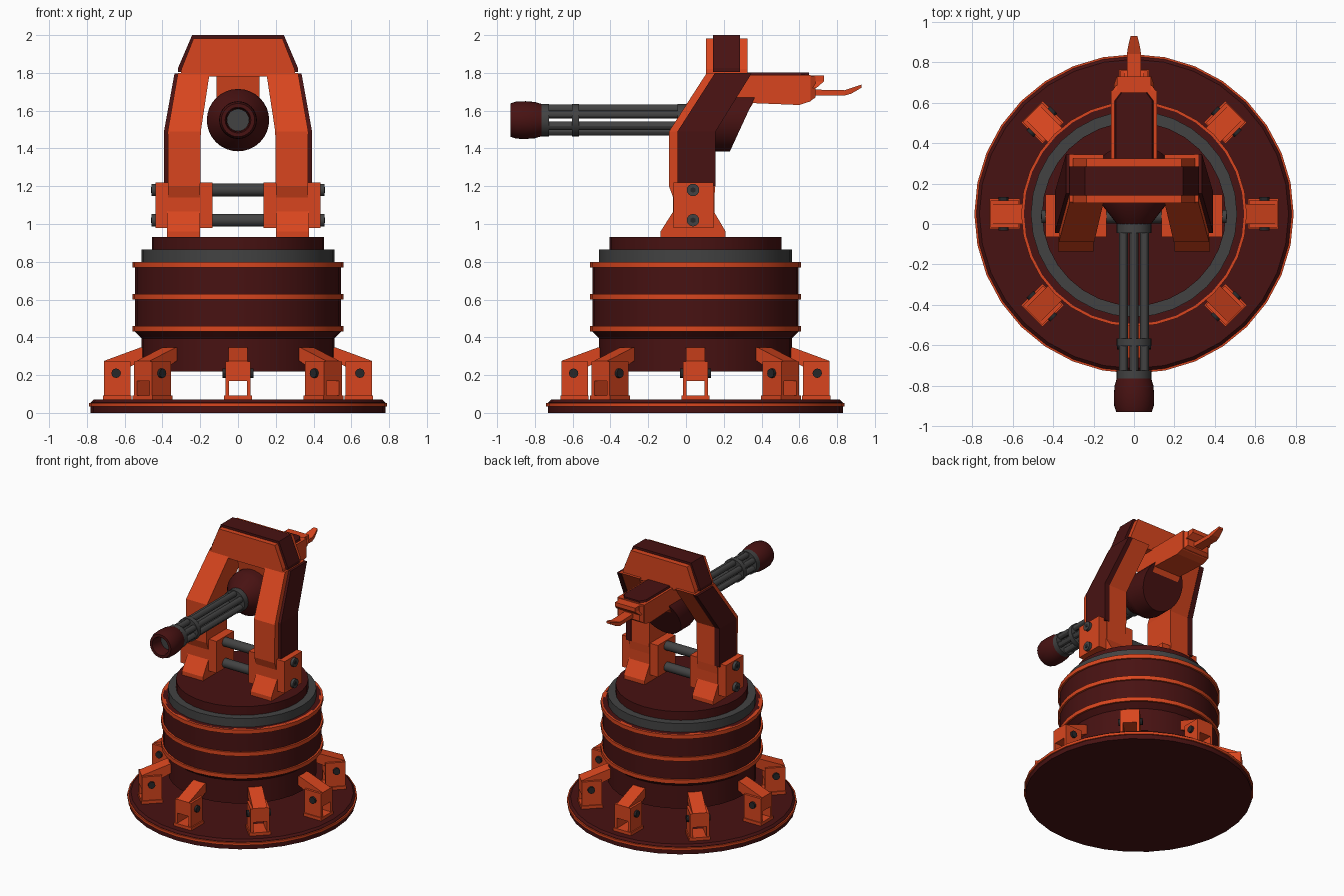
import bpy, bmesh, math
from mathutils import Matrix

if "Cube" in bpy.data.objects:
    bpy.data.objects.remove(bpy.data.objects["Cube"])

CY = 0.05  # y of the base's axis


def material(name, rgb):
    m = bpy.data.materials.new(name)
    m.diffuse_color = (*rgb, 1)
    m.use_nodes = True
    m.node_tree.nodes["Principled BSDF"].inputs["Base Color"].default_value = m.diffuse_color
    return m


ORANGE = material("orange_paint", (0.69, 0.06, 0.013))
DARK = material("dark_red_paint", (0.064, 0.006, 0.006))
GREY = material("gunmetal", (0.055, 0.055, 0.055))
BLACK = material("bolt_black", (0.02, 0.02, 0.022))
ID = Matrix.Identity(4)
AXIS = {'z': ID, 'y': Matrix.Rotation(-math.pi / 2, 4, 'X'),
        'x': Matrix.Rotation(math.pi / 2, 4, 'Y')}


def finish(name, bm, mat, M=ID, smooth=False):
    bm.transform(M)
    bmesh.ops.recalc_face_normals(bm, faces=bm.faces)
    me = bpy.data.meshes.new(name)
    bm.to_mesh(me)
    bm.free()
    me.materials.append(mat)
    ob = bpy.data.objects.new(name, me)
    bpy.context.collection.objects.link(ob)
    if smooth:
        bpy.ops.object.select_all(action='DESELECT')
        ob.select_set(True)
        bpy.context.view_layer.objects.active = ob
        bpy.ops.object.shade_smooth_by_angle(angle=math.radians(30))
    return ob


def lathe_bm(prof, n):
    """Spin a (radius, height) profile round z."""
    bm = bmesh.new()
    vs = [bm.verts.new((r, 0, h)) for r, h in prof]
    es = [bm.edges.new(p) for p in zip(vs, vs[1:])]
    bmesh.ops.spin(bm, geom=vs + es, axis=(0, 0, 1), cent=(0, 0, 0),
                   angle=2 * math.pi, steps=n)
    bmesh.ops.remove_doubles(bm, verts=bm.verts, dist=1e-4)
    return bm


def lathe(name, prof, mat, axis='z', at=(0, 0, 0), n=32, M=ID):
    return finish(name, lathe_bm(prof, n), mat, M @ Matrix.Translation(at) @ AXIS[axis], True)


def cyl(name, r, a, b, mat, **kw):
    return lathe(name, [(0, a), (r, a), (r, b), (0, b)], mat, **kw)


def loft(name, loops, mat, M=ID):
    bm = bmesh.new()
    rows = [[bm.verts.new(p) for p in loop] for loop in loops]
    n = len(rows[0])
    for A, B in zip(rows, rows[1:]):
        for i in range(n):
            j = (i + 1) % n
            bm.faces.new((A[i], A[j], B[j], B[i]))
    bm.faces.new(rows[0])
    bm.faces.new(rows[-1])
    return finish(name, bm, mat, M)


def prism(name, prof, axis, a, b, mat, M=ID):
    """Extrude a (y,z) profile along x, or an (x,z) profile along y."""
    put = (lambda t, u, v: (t, u, v)) if axis == 'x' else (lambda t, u, v: (u, t, v))
    return loft(name, [[put(t, u, v) for u, v in prof] for t in (a, b)], mat, M)


def box(name, x0, x1, y0, y1, z0, z1, mat, M=ID):
    return prism(name, [(y0, z0), (y1, z0), (y1, z1), (y0, z1)], 'x', x0, x1, mat, M)


def rect(x0, x1, y0, y1, z):
    return [(x0, y0, z), (x1, y0, z), (x1, y1, z), (x0, y1, z)]


# Base plate, drum, bands and turntable
C = (0, CY, 0)
lathe("base_plate", [(0, 0), (0.78, 0), (0.78, 0.055), (0.765, 0.07), (0, 0.07)], DARK, at=C)
lathe("base_rim", [(0.75, 0.033), (0.79, 0.033), (0.79, 0.052), (0.75, 0.052), (0.75, 0.033)],
      ORANGE, at=C)
lathe("drum", [(0, 0.22), (0.51, 0.22), (0.51, 0.395), (0.545, 0.43), (0.545, 0.8), (0, 0.8)],
      DARK, at=C)
for z in (0.43, 0.6, 0.77):
    lathe("drum_band", [(0.53, z), (0.558, z), (0.558, z + 0.03), (0.53, z + 0.03), (0.53, z)],
          ORANGE, at=C)
cyl("turntable_ring", 0.51, 0.79, 0.865, GREY, at=C)
cyl("turntable", 0.455, 0.79, 0.93, DARK, at=C)

# Eight support brackets round the drum
for k in range(8):
    M = Matrix.Translation(C) @ Matrix.Rotation(k * math.pi / 4, 4, 'Z')
    prism("bracket_arm", [(0.71, 0.17), (0.71, 0.275), (0.52, 0.345), (0.5, 0.345),
                          (0.5, 0.28), (0.57, 0.245), (0.57, 0.17)], 'y', -0.05, 0.05, ORANGE, M)
    box("bracket_foot", 0.565, 0.715, -0.075, 0.075, 0.065, 0.093, ORANGE, M)
    for s in (-1, 1):
        box("bracket_cheek", 0.57, 0.71, s * 0.047, s * 0.067, 0.07, 0.272, ORANGE, M)
        cyl("bracket_bolt", 0.025, s * 0.06, s * 0.083, BLACK, axis='y',
            at=(0.645, 0, 0.21), n=12, M=M)

# Yoke legs, mirrored left and right
for s in (-1, 1):
    M = Matrix.Scale(s, 4, (1, 0, 0))
    prism("leg_foot", [(-0.135, 0.92), (-0.135, 0.96), (-0.065, 1.07), (0.145, 1.07),
                       (0.21, 0.96), (0.21, 0.92)], 'x', 0.2, 0.375, ORANGE, M)
    loft("yoke_leg", [rect(0.2, 0.37, -0.068, 0.15, 1.0), rect(0.2, 0.37, -0.068, 0.15, 1.14),
                      rect(0.2, 0.37, -0.09, 0.155, 1.2), rect(0.197, 0.372, -0.09, 0.155, 1.49),
                      rect(0.15, 0.318, 0.11, 0.345, 1.8)], ORANGE, M)
    loft("leg_panel", [rect(0.35, 0.392, -0.045, 0.157, 1.2),
                       rect(0.35, 0.392, -0.045, 0.157, 1.49),
                       rect(0.3, 0.336, 0.152, 0.347, 1.797)], DARK, M)
    box("leg_clamp", 0.135, 0.437, -0.065, 0.145, 0.98, 1.22, ORANGE, M)
    for z in (1.02, 1.18):
        cyl("clamp_bolt", 0.033, 0.43, 0.458, GREY, axis='x', at=(0, 0.037, z), n=16, M=M)
        cyl("clamp_bolt_core", 0.015, 0.45, 0.461, BLACK, axis='x', at=(0, 0.037, z), n=6, M=M)
for z in (1.02, 1.18):
    cyl("cross_rod", 0.034, -0.2, 0.2, GREY, axis='x', at=(0, 0.037, z), n=16)

# Bridge across the top of the yoke
prism("bridge", [(-0.305, 1.78), (-0.3, 1.82), (-0.235, 1.983), (0.235, 1.983),
                 (0.3, 1.82), (0.305, 1.78)], 'y', 0.105, 0.325, ORANGE)
prism("bridge_cap", [(-0.318, 1.805), (-0.318, 1.825), (-0.243, 2.0), (0.243, 2.0),
                     (0.318, 1.825), (0.318, 1.805)], 'y', 0.142, 0.285, DARK)

# Gun body: flared drum with its rear cut on a slant
bm = lathe_bm([(0, 0), (0.085, 0), (0.1, 0.02), (0.155, 0.09), (0.165, 0.13), (0.165, 0.42),
               (0, 0.42)], 32)
bm.transform(Matrix.Translation((0, 0, 1.55)) @ AXIS['y'])
cut = bmesh.ops.bisect_plane(bm, geom=bm.verts[:] + bm.edges[:] + bm.faces[:],
                             plane_co=(0, 0.235, 1.39), plane_no=(0, 0.25, -0.115),
                             clear_outer=True)
bmesh.ops.holes_fill(bm, edges=[e for e in bm.edges if e.is_boundary], sides=0)
finish("gun_body", bm, DARK, smooth=True)

# Six barrels, collars and muzzle
G = (0, 0, 1.55)
for k in range(6):
    a = math.radians(90 + 60 * k)
    cyl("barrel", 0.022, -0.8, 0.0, GREY, axis='y', n=12,
        at=(0.06 * math.cos(a), 0, 1.55 + 0.06 * math.sin(a)))
for a, b in ((-0.765, -0.725), (-0.603, -0.567), (-0.045, 0.01)):
    cyl("barrel_collar", 0.086, a, b, GREY, axis='y', at=G, n=24)
lathe("muzzle", [(0, -0.76), (0.084, -0.76), (0.096, -0.8), (0.1, -0.85), (0.098, -0.9),
                 (0.088, -0.93), (0.068, -0.93), (0.062, -0.915), (0.06, -0.83), (0, -0.83)],
      DARK, axis='y', at=G)
cyl("muzzle_core", 0.059, -0.84, -0.82, GREY, axis='y', at=G, n=24)

# Rear mount arm with its top plate and bent handle
prism("mount_arm", [(0.15, 1.79), (0.66, 1.79), (0.66, 1.65), (0.6, 1.63), (0.355, 1.64),
                    (0.27, 1.5), (0.2, 1.5)], 'x', -0.113, 0.113, ORANGE)
loft("mount_tail", [[(s * w, y, z) for s, z in ((-1, z0), (1, z0), (1, z1), (-1, z1))]
                    for y, w, z0, z1 in ((0.65, 0.113, 1.645, 1.787), (0.685, 0.09, 1.67, 1.78))],
     ORANGE)
loft("tail_lip", [rect(-0.1, 0.1, 0.62, 0.69, 1.72), rect(-0.085, 0.085, 0.62, 0.73, 1.755),
                  rect(-0.085, 0.085, 0.62, 0.73, 1.785)], ORANGE)
loft("mount_top_plate", [[(-w, 0.32, z), (w, 0.32, z), (w, 0.61, z), (w - 0.03, 0.65, z),
                          (0.03 - w, 0.65, z), (-w, 0.61, z)]
                         for w, z in ((0.098, 1.785), (0.09, 1.803))], DARK)
loft("rear_handle", [[(-w, y, z0), (w, y, z0), (w, y, z1), (-w, y, z1)]
                     for y, w, z0, z1 in ((0.66, 0.035, 1.68, 1.712), (0.84, 0.035, 1.68, 1.708),
                                          (0.875, 0.03, 1.69, 1.72), (0.93, 0.017, 1.722, 1.738))],
     ORANGE)
